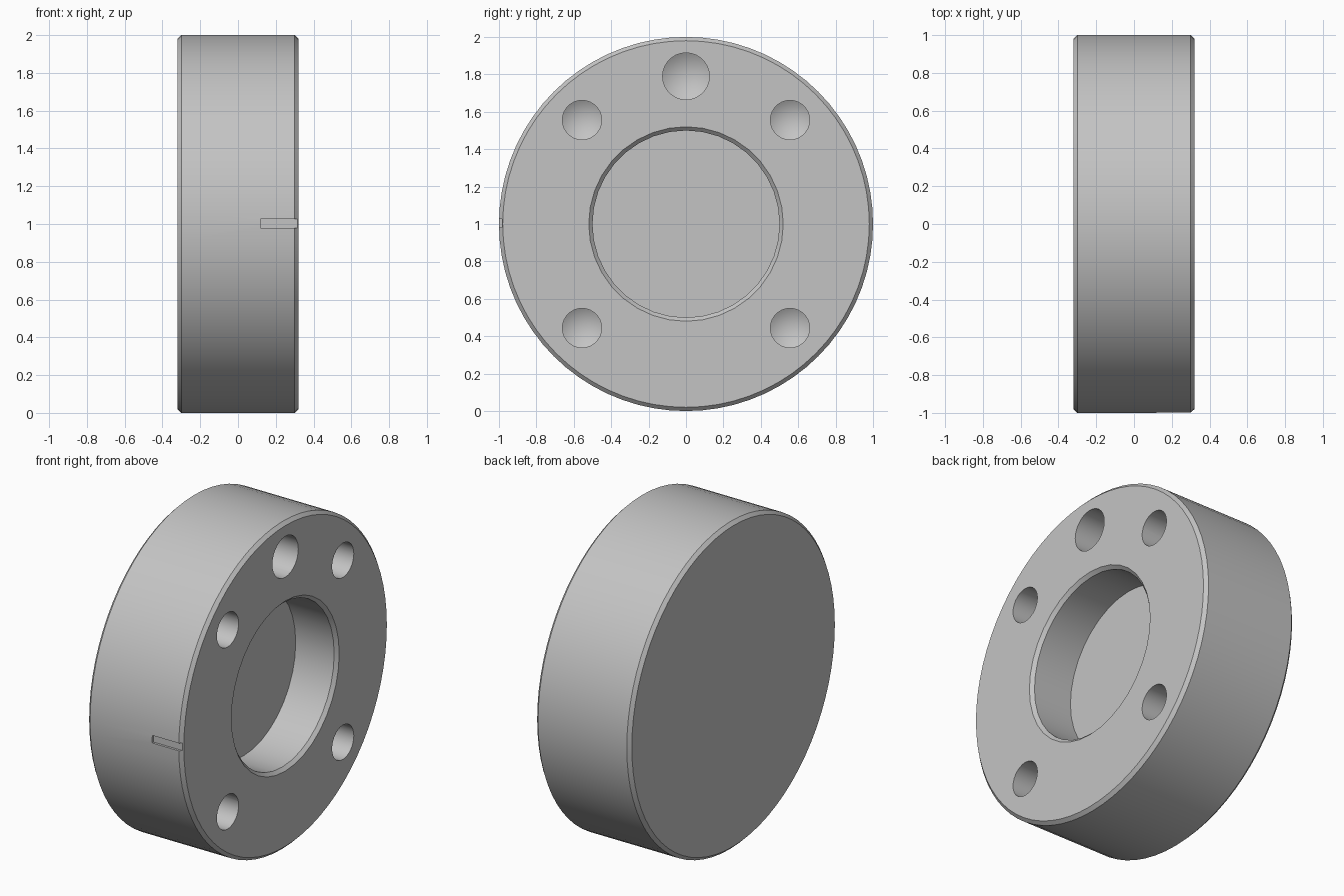
import bpy, bmesh
from math import cos, sin, pi, radians

cube = bpy.data.objects.get("Cube")
if cube:
    bpy.data.objects.remove(cube, do_unlink=True)

grey = bpy.data.materials.new("light grey metal")
grey.use_nodes = True
grey.diffuse_color = (0.55, 0.55, 0.55, 1)
grey.node_tree.nodes["Principled BSDF"].inputs["Base Color"].default_value = grey.diffuse_color


def add_object(name, bm):
    bmesh.ops.recalc_face_normals(bm, faces=bm.faces)
    mesh = bpy.data.meshes.new(name)
    bm.to_mesh(mesh)
    bm.free()
    mesh.materials.append(grey)
    obj = bpy.data.objects.new(name, mesh)
    bpy.context.collection.objects.link(obj)
    return obj


def lathe(name, profile, segments, y=0.0, z=1.0):
    """Turn (x, radius) points about an axis along x; both ends are closed."""
    bm = bmesh.new()
    rings = []
    for x, r in profile:
        if r == 0:
            rings.append([bm.verts.new((x, y, z))] * segments)
        else:
            rings.append([bm.verts.new((x, y + r * sin(2 * pi * i / segments),
                                        z + r * cos(2 * pi * i / segments)))
                          for i in range(segments)])
    for a, b in zip(rings, rings[1:]):
        for i in range(segments):
            j = (i + 1) % segments
            bm.faces.new(dict.fromkeys((a[i], a[j], b[j], b[i])))
    for ring in (rings[0], rings[-1]):
        if ring[0] is not ring[1]:
            bm.faces.new(ring)
    return add_object(name, bm)


# Disc with chamfered rims
half, chamfer = 0.32, 0.02
disc = lathe("disc_body", [(-half, 1 - chamfer), (-half + chamfer, 1),
                           (half - chamfer, 1), (half, 1 - chamfer)], 72)

# Central blind bore with a chamfered mouth
cutters = [lathe("bore_cutter", [(0.04, 0.5), (0.3, 0.5), (0.36, 0.56)], 36)]


# Drilled holes with conical bottoms
def drill(y, z, radius):
    floor = 0.06
    cutters.append(lathe("hole_cutter", [(floor - 0.6 * radius, 0), (floor, radius),
                                         (0.4, radius)], 28, y, z))


drill(0, 1.79, 0.125)
for side in (-1, 1):
    for level in (-1, 1):
        drill(side * 0.556, 1 + level * 0.556, 0.105)

# Shallow index slot on the front of the rim
bm = bmesh.new()
bmesh.ops.create_cube(bm, size=1)
bmesh.ops.scale(bm, vec=(0.3, 0.1, 0.046), verts=bm.verts)
bmesh.ops.translate(bm, vec=(0.27, -1.035, 1.003), verts=bm.verts)
cutters.append(add_object("slot_cutter", bm))

# Cut everything out of the disc, then drop the cutters
bpy.ops.object.select_all(action='DESELECT')
bpy.context.view_layer.objects.active = disc
disc.select_set(True)
for cutter in cutters:
    cutter.hide_render = True
    mod = disc.modifiers.new("cut", 'BOOLEAN')
    mod.operation = 'DIFFERENCE'
    mod.solver = 'EXACT'
    mod.object = cutter
    bpy.ops.object.modifier_apply(modifier=mod.name)
for cutter in cutters:
    bpy.data.objects.remove(cutter, do_unlink=True)
bpy.ops.object.shade_smooth_by_angle(angle=radians(25))
